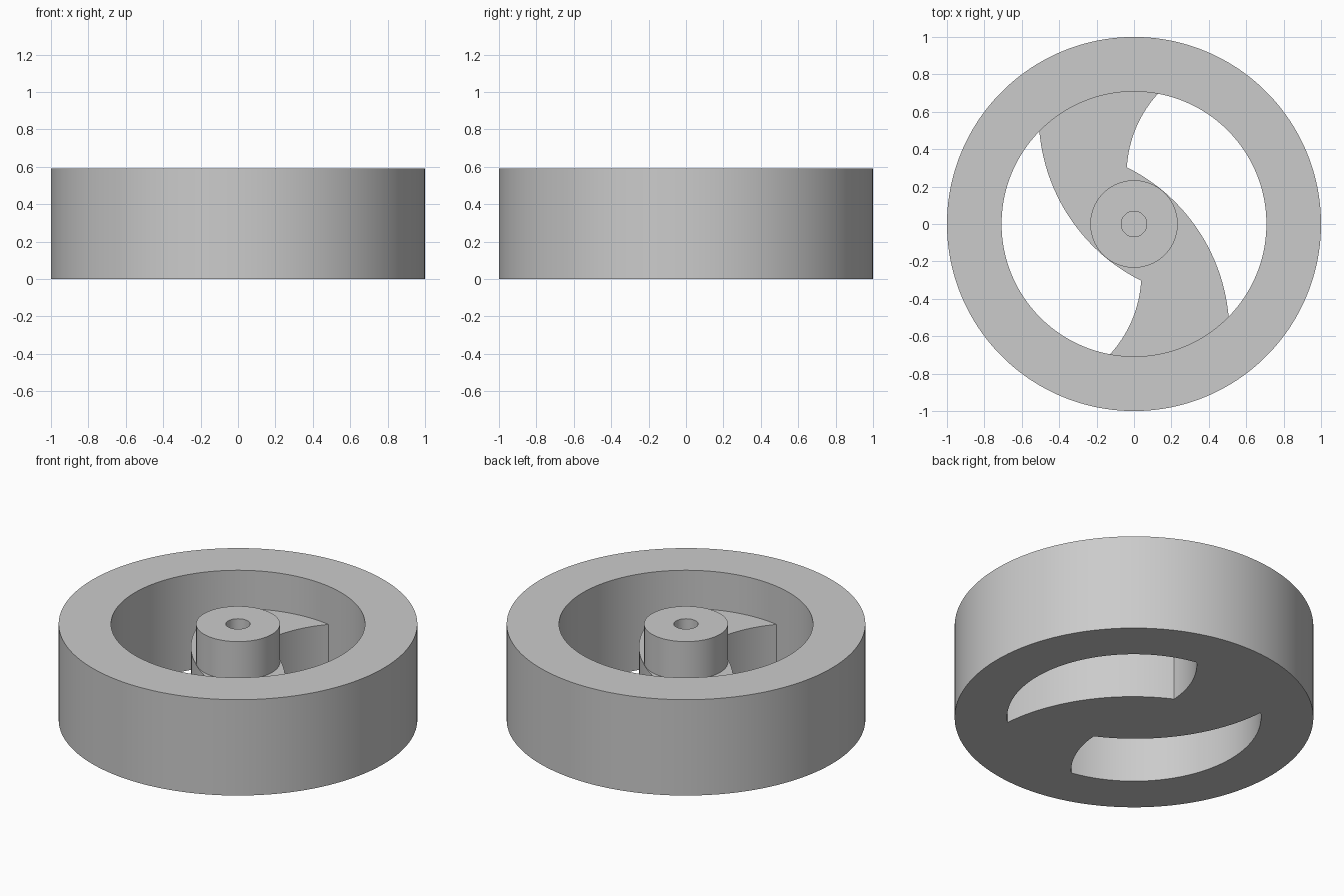
import bpy, bmesh, math
from mathutils import Vector

if "Cube" in bpy.data.objects:
    bpy.data.objects.remove(bpy.data.objects["Cube"])

HEIGHT, PLATE = 0.59, 0.355            # rim height, spoke thickness
R_OUT, R_IN, R_HUB, R_HOLE = 1.0, 0.708, 0.234, 0.068
A_START, A_END = math.radians(-44.4), math.radians(79.6)   # window span on the rim
CORNER = Vector((-0.038, 0.303))       # window corner near the hub

bm = bmesh.new()


def polar(r, a):
    return Vector((r * math.cos(a), r * math.sin(a)))


def arc(p, q, sag, n):
    """Points after p up to (not including) q on an arc bulging left by sag."""
    d = q - p
    half, t = d.length / 2, d.normalized()
    left = Vector((-t.y, t.x))
    rad = (half * half + sag * sag) / (2 * abs(sag))
    ang, s = math.asin(half / rad), math.copysign(1, sag)
    mid = (p + q) / 2 + left * s * (abs(sag) - rad)
    pts = []
    for i in range(1, n):
        a = -ang + 2 * ang * i / n
        pts.append(mid + t * rad * math.sin(a) + left * s * rad * math.cos(a))
    return pts


def verts(points, z):
    return [bm.verts.new((p.x, p.y, z)) for p in points]


def edge(a, b):
    return bm.edges.get((a, b)) or bm.edges.new((a, b))


def loop_edges(vs):
    return [edge(vs[i - 1], vs[i]) for i in range(len(vs))]


def bridge(a, b):
    for i in range(len(a)):
        bm.faces.new((a[i - 1], a[i], b[i], b[i - 1]))


# Angles around the rim: window, spoke, window, spoke
N_WIN, N_SPOKE = 62, 28
angles = []
for k in (0, math.pi):
    angles += [A_START + k + (A_END - A_START) * i / N_WIN for i in range(N_WIN)]
    angles += [A_END + k + (A_START + math.pi - A_END) * i / N_SPOKE for i in range(N_SPOKE)]
outer = [polar(R_OUT, a) for a in angles]
inner = [polar(R_IN, a) for a in angles]

# Rim: outer wall, top ring, inner wall above the spokes
out_bot, out_top = verts(outer, 0), verts(outer, HEIGHT)
in_top, in_mid = verts(inner, HEIGHT), verts(inner, PLATE)
bridge(out_bot, out_top)
bridge(out_top, in_top)
bridge(in_top, in_mid)

# Two swirled windows, one turned half way round from the other
first, last = polar(R_IN, A_START), polar(R_IN, A_END)
sides = arc(last, CORNER, -0.037, 16) + [CORNER] + arc(CORNER, first, 0.126, 40)
bottom_edges = loop_edges(out_bot)
plate_edges = []
half_n = N_WIN + N_SPOKE
for k, sign in ((0, 1), (half_n, -1)):
    rim_mid = in_mid[k:k + N_WIN + 1]
    rim_pts = inner[k:k + N_WIN + 1]
    side_pts = [p * sign for p in sides]
    low = verts(rim_pts + side_pts, 0)
    side_mid = verts(side_pts, PLATE)
    bridge(low, rim_mid + side_mid)
    bottom_edges += loop_edges(low)
    chain = [rim_mid[-1]] + side_mid + [rim_mid[0]]
    plate_edges += [edge(a, b) for a, b in zip(chain, chain[1:])]
    spoke = [in_mid[(k + N_WIN + i) % len(in_mid)] for i in range(N_SPOKE + 1)]
    plate_edges += [edge(a, b) for a, b in zip(spoke, spoke[1:])]

# Hub with a blind axle hole
ring = [math.tau * i / 64 for i in range(64)]
hub_low = verts([polar(R_HUB, a) for a in ring], PLATE)
hub_top = verts([polar(R_HUB, a) for a in ring], HEIGHT)
hole_top = verts([polar(R_HOLE, a) for a in ring], HEIGHT)
hole_low = verts([polar(R_HOLE, a) for a in ring], PLATE)
bridge(hub_low, hub_top)
bridge(hub_top, hole_top)
bridge(hole_top, hole_low)
bm.faces.new(hole_low)
plate_edges += loop_edges(hub_low)

# Flat underside and flat spoke tops
bmesh.ops.triangle_fill(bm, edges=bottom_edges, use_beauty=True, normal=(0, 0, -1))
bmesh.ops.triangle_fill(bm, edges=plate_edges, use_beauty=True, normal=(0, 0, 1))
bmesh.ops.recalc_face_normals(bm, faces=bm.faces[:])

mesh = bpy.data.meshes.new("spoked_wheel")
bm.to_mesh(mesh)
bm.free()
wheel = bpy.data.objects.new("spoked_wheel", mesh)
bpy.context.collection.objects.link(wheel)

grey = bpy.data.materials.new("light_grey")
grey.diffuse_color = (0.6, 0.6, 0.6, 1)
grey.use_nodes = True
grey.node_tree.nodes["Principled BSDF"].inputs["Base Color"].default_value = grey.diffuse_color
mesh.materials.append(grey)

bpy.context.view_layer.objects.active = wheel
wheel.select_set(True)
bpy.ops.object.shade_smooth_by_angle(angle=math.radians(30))
